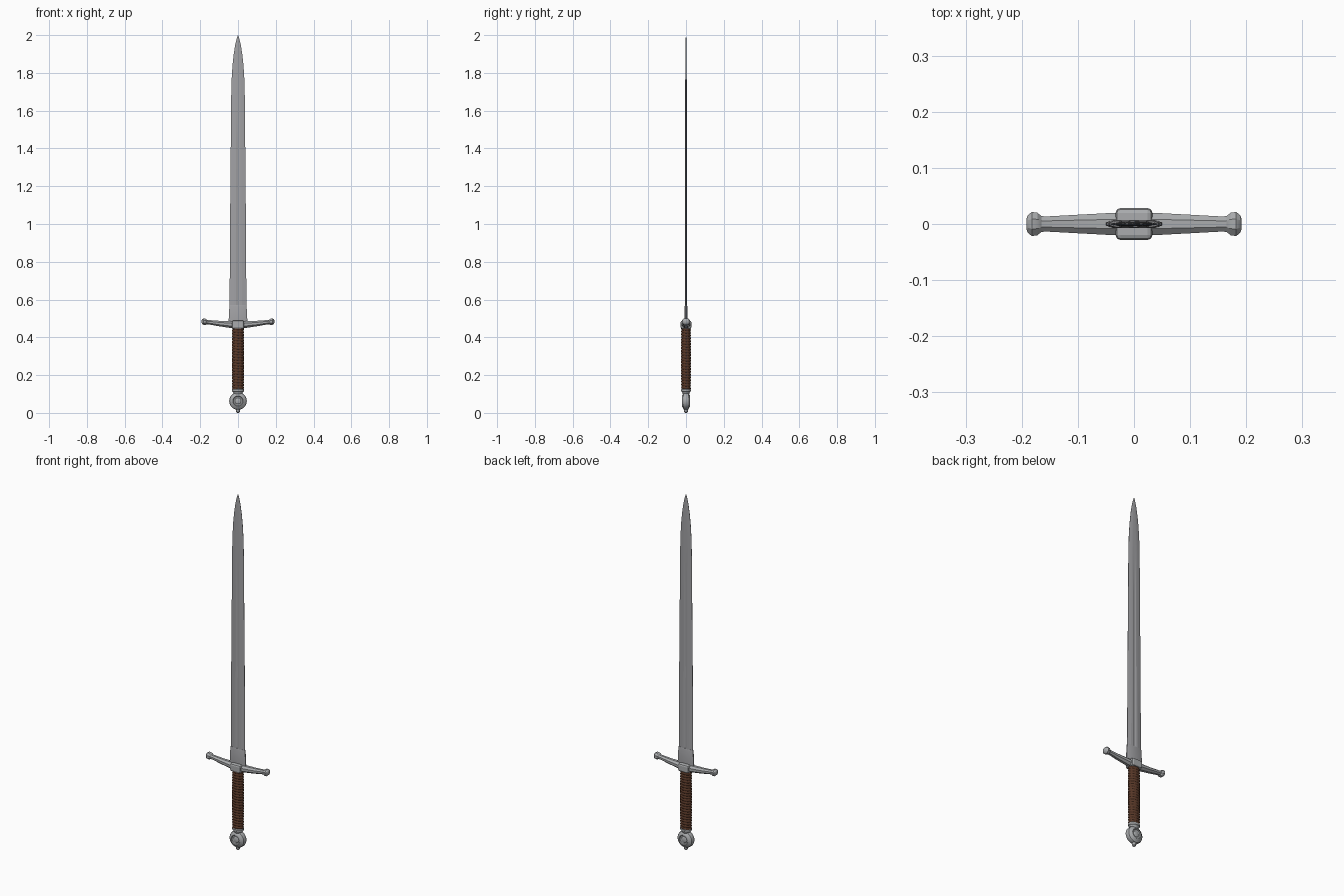
import bpy, bmesh, math
from mathutils import Matrix, Vector

if "Cube" in bpy.data.objects:
    bpy.data.objects.remove(bpy.data.objects["Cube"])


def mat(name, r, g, b):
    m = bpy.data.materials.new(name)
    m.diffuse_color = (r, g, b, 1)
    m.use_nodes = True
    m.node_tree.nodes["Principled BSDF"].inputs["Base Color"].default_value = m.diffuse_color
    return m


BLADE = mat("blade steel", 0.36, 0.36, 0.375)
STEEL = mat("fitting steel", 0.40, 0.41, 0.42)
LEATHER = mat("brown leather", 0.095, 0.038, 0.02)


def loft(name, rings, material, angle=30):
    """Skin a list of equal-length point rings and cap both ends."""
    bm = bmesh.new()
    vs = [[bm.verts.new(p) for p in ring] for ring in rings]
    n = len(rings[0])
    for a, b in zip(vs, vs[1:]):
        for i in range(n):
            bm.faces.new((a[i], a[(i + 1) % n], b[(i + 1) % n], b[i]))
    bm.faces.new(vs[0][::-1])
    bm.faces.new(vs[-1])
    bmesh.ops.recalc_face_normals(bm, faces=bm.faces)
    me = bpy.data.meshes.new(name)
    bm.to_mesh(me)
    bm.free()
    ob = bpy.data.objects.new(name, me)
    bpy.context.collection.objects.link(ob)
    me.materials.append(material)
    bpy.ops.object.select_all(action='DESELECT')
    ob.select_set(True)
    bpy.context.view_layer.objects.active = ob
    bpy.ops.object.shade_smooth_by_angle(angle=math.radians(angle))
    return ob


def ellipse(rx, ry, z, n=24, off=0.0):
    return [(rx * math.cos(2 * math.pi * (i + off) / n),
             ry * math.sin(2 * math.pi * (i + off) / n), z) for i in range(n)]


# blade: bevelled edges and a central fuller that fades out before the tip
def blade_ring(z, w, t, fuller):
    half = [(w, -0.0006), (w, 0.0006), (w * 0.5, t * 0.9), (w * 0.25, t),
            (0, t - fuller)]
    pts = half + [(-x, y) for x, y in half[3::-1]]
    pts += [(-x, -y) for x, y in half[2:5]] + [(w * 0.25, -t), (w * 0.5, -t * 0.9)]
    return [(x, y, z) for x, y in pts]


blade_profile = [(0.46, 0.045, 0.0055, 0.003), (0.57, 0.0445, 0.0055, 0.003),
                 (1.0, 0.042, 0.005, 0.0028), (1.45, 0.038, 0.0045, 0.002),
                 (1.65, 0.0365, 0.0042, 0.0008), (1.76, 0.034, 0.004, 0),
                 (1.84, 0.029, 0.0035, 0), (1.90, 0.0225, 0.003, 0),
                 (1.95, 0.0145, 0.0022, 0), (1.985, 0.006, 0.0014, 0),
                 (2.0, 0.0007, 0.0007, 0)]
loft("blade", [blade_ring(*p) for p in blade_profile], BLADE, 8)


# ricasso sleeve above the guard
def sleeve(z, w, t):
    return [(w, -t * .4, z), (w, t * .4, z), (w * .75, t, z), (-w * .75, t, z),
            (-w, t * .4, z), (-w, -t * .4, z), (-w * .75, -t, z), (w * .75, -t, z)]


loft("ricasso", [sleeve(0.47, 0.05, 0.0075), sleeve(0.5, 0.049, 0.0075),
                 sleeve(0.565, 0.0455, 0.0068), sleeve(0.572, 0.044, 0.005)], BLADE)

# cross guard: octagonal arms rising to flared ends (x, z centre, half y, half z)
arm = [(0.0, 0.466, 0.0205, 0.019), (0.035, 0.467, 0.020, 0.018),
       (0.10, 0.473, 0.0165, 0.0145), (0.155, 0.480, 0.0135, 0.0115),
       (0.165, 0.481, 0.014, 0.012), (0.172, 0.482, 0.020, 0.017),
       (0.182, 0.483, 0.0215, 0.018), (0.189, 0.484, 0.016, 0.013),
       (0.192, 0.484, 0.009, 0.008)]
spine = [(-x, z, a, b) for x, z, a, b in arm[:0:-1]] + arm
k = 1 / math.cos(math.pi / 8)
loft("cross_guard", [[(x, p[0], z + p[1]) for p in ellipse(a * k, b * k, 0, 8, 0.5)]
                     for x, z, a, b in spine], STEEL)

# guard centre block with softened edges
bm = bmesh.new()
bmesh.ops.create_cube(bm, size=1, matrix=Matrix.Translation((0, 0, 0.467))
                      @ Matrix.Diagonal((0.066, 0.057, 0.044, 1)))
bmesh.ops.bevel(bm, geom=bm.edges[:], offset=0.009, segments=2, affect='EDGES', profile=0.5)
me = bpy.data.meshes.new("guard_block")
bm.to_mesh(me)
bm.free()
me.materials.append(STEEL)
bpy.context.collection.objects.link(bpy.data.objects.new("guard_block", me))

# leather grip, wound with a spiral cord
N, STEPS, TURNS = 24, 176, 22
rings = []
for s in range(STEPS + 1):
    u = s / STEPS
    ring = []
    for i in range(N):
        a = 2 * math.pi * i / N
        bump = 0.0028 * abs(math.sin(math.pi * TURNS * u + a / 2))
        belly = 0.0015 * math.sin(math.pi * u)
        ring.append(((0.0285 + belly + bump) * math.cos(a),
                     (0.0225 + belly + bump) * math.sin(a), 0.125 + 0.325 * u))
    rings.append(ring)
loft("grip", rings, LEATHER, 50)

# ferrule between grip and pommel
loft("ferrule", [ellipse(rx, ry, z) for z, rx, ry in
                 [(0.098, 0.020, 0.016), (0.110, 0.026, 0.021), (0.113, 0.031, 0.025),
                  (0.124, 0.032, 0.026), (0.128, 0.029, 0.023)]], STEEL)

# wheel pommel: ringed disc facing front and back
face = [(0.0465, 0.006), (0.044, 0.012), (0.036, 0.0165), (0.031, 0.021), (0.027, 0.022),
        (0.024, 0.018), (0.017, 0.017), (0.014, 0.020), (0.006, 0.022)]
wheel = [(r, -y) for r, y in face[::-1]] + face
loft("pommel", [[(p[0], y, 0.063 + p[1]) for p in ellipse(r, r, 0, 32)]
                for r, y in wheel], STEEL)

# peened rivet under the pommel
loft("pommel_rivet", [ellipse(r, r, z, 12) for z, r in
                      [(0.0, 0.005), (0.004, 0.009), (0.011, 0.010), (0.022, 0.012)]], STEEL)
